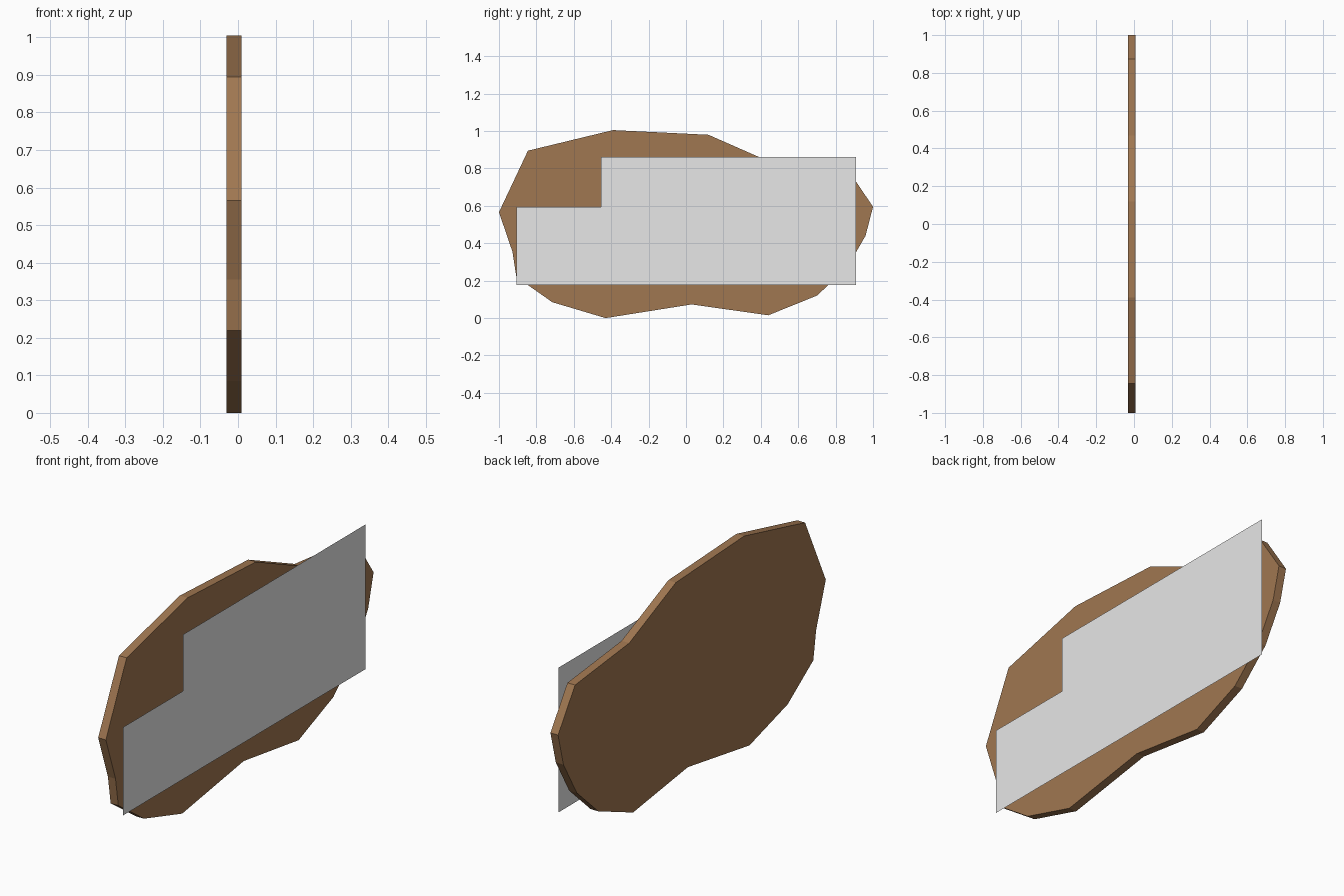
import bpy, bmesh
from mathutils import Vector

if "Cube" in bpy.data.objects:
    bpy.data.objects.remove(bpy.data.objects["Cube"])


def material(name, rgb):
    m = bpy.data.materials.new(name)
    m.diffuse_color = (*rgb, 1)
    m.use_nodes = True
    m.node_tree.nodes["Principled BSDF"].inputs["Base Color"].default_value = m.diffuse_color
    return m


def profile_object(name, outline, x, thickness, mat):
    """Fill a (y, z) outline at x facing +x; optionally extrude toward -x."""
    bm = bmesh.new()
    face = bm.faces.new([bm.verts.new((x, y, z)) for y, z in outline])
    face.normal_update()
    if face.normal.x < 0:
        face.normal_flip()
    if thickness:
        ext = bmesh.ops.extrude_face_region(bm, geom=[face], use_keep_orig=True)
        verts = [g for g in ext["geom"] if isinstance(g, bmesh.types.BMVert)]
        bmesh.ops.translate(bm, verts=verts, vec=Vector((-thickness, 0, 0)))
        bmesh.ops.recalc_face_normals(bm, faces=bm.faces[:])
    me = bpy.data.meshes.new(name)
    bm.to_mesh(me)
    bm.free()
    me.materials.append(mat)
    ob = bpy.data.objects.new(name, me)
    bpy.context.collection.objects.link(ob)
    return ob


wood = material("wood brown", (0.352, 0.184, 0.082))
grey = material("light grey", (0.8, 0.8, 0.8))

# Irregular wooden board
board = [(-1, 0.566), (-0.845, 0.895), (-0.39, 1.005), (0.12, 0.98),
         (0.468, 0.827), (0.873, 0.783), (1, 0.595), (0.96, 0.44),
         (0.86, 0.268), (0.70, 0.12), (0.44, 0.015), (0.03, 0.073),
         (-0.43, 0.0), (-0.715, 0.085), (-0.907, 0.22), (-0.928, 0.355)]
profile_object("wooden_board", board, 0.009, 0.04, wood)

# Thin stepped panel floating just in front of the board
panel = [(-0.905, 0.178), (0.91, 0.178), (0.91, 0.862),
         (-0.455, 0.862), (-0.455, 0.595), (-0.905, 0.595)]
profile_object("sign_panel", panel, 0.031, 0, grey)
